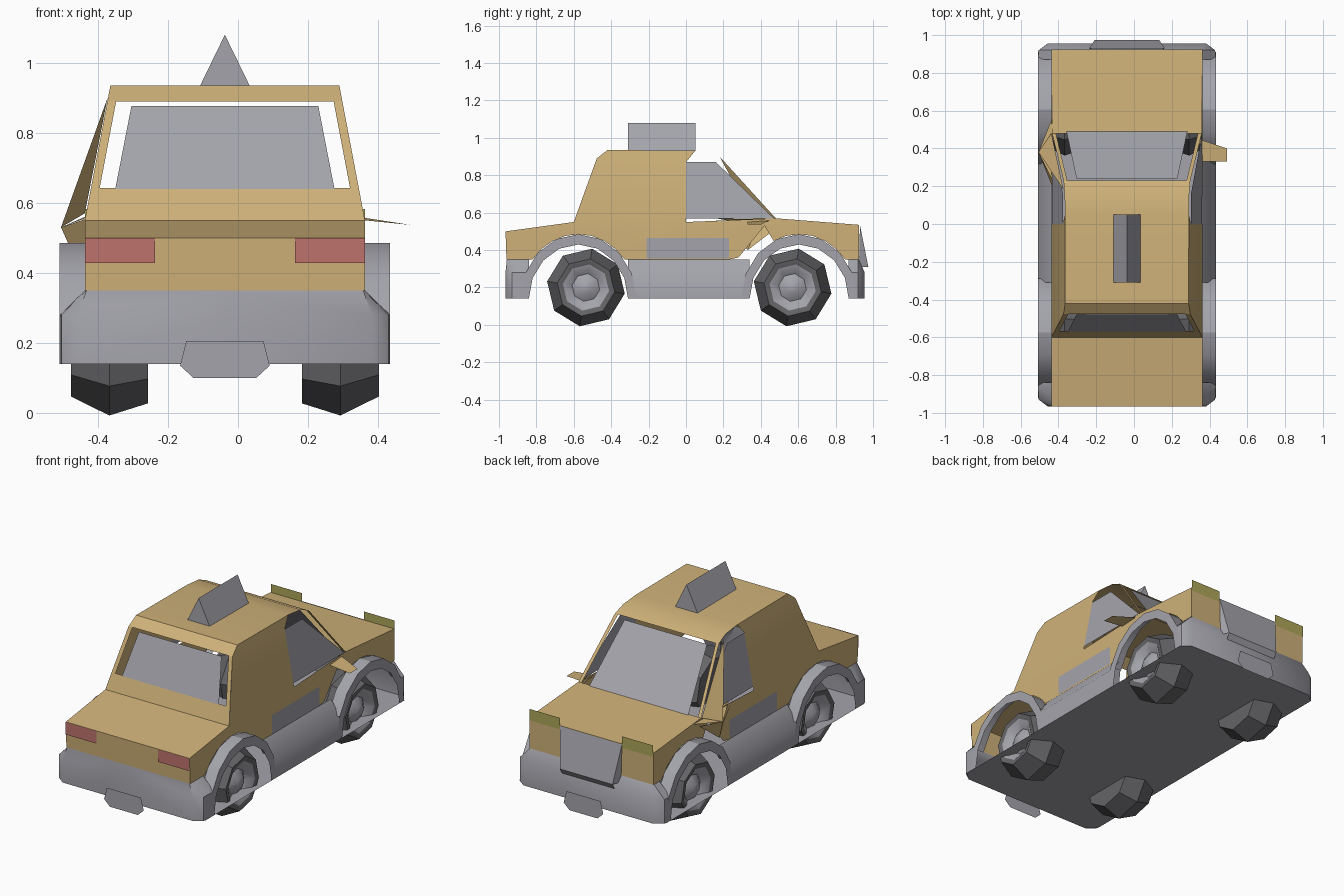
import bpy, bmesh, math
from mathutils import Vector

cube = bpy.data.objects.get("Cube")
if cube:
    bpy.data.objects.remove(cube)

CX = -0.0375                      # centre line of the car
BODY, ROOF, FLARE = 0.4, 0.327, 0.472
FLOOR, WAIST, BELT, TOP = 0.14, 0.35, 0.55, 0.935


def material(name, rgb):
    m = bpy.data.materials.new(name)
    m.use_nodes = True
    m.diffuse_color = (*rgb, 1)
    m.node_tree.nodes["Principled BSDF"].inputs["Base Color"].default_value = (*rgb, 1)
    return m


gold = material("gold paint", (0.62, 0.44, 0.19))
grey = material("grey trim", (0.37, 0.37, 0.41))
dark = material("dark rubber", (0.13, 0.13, 0.14))
red = material("red lens", (0.52, 0.17, 0.15))
yellow = material("olive lens", (0.42, 0.38, 0.1))


def finish(name, bm, mats):
    mesh = bpy.data.meshes.new(name)
    bm.to_mesh(mesh)
    bm.free()
    for m in mats:
        mesh.materials.append(m)
    ob = bpy.data.objects.new(name, mesh)
    bpy.context.collection.objects.link(ob)
    bpy.ops.object.select_all(action="DESELECT")
    ob.select_set(True)
    bpy.context.view_layer.objects.active = ob
    bpy.ops.object.shade_smooth_by_angle(angle=math.radians(38))
    return ob


def sheet(name, mat, polys, sides=(1, -1)):
    """Open panels from polygons of (half width, y, z), facing outward."""
    bm = bmesh.new()
    for s in sides:
        for poly in polys:
            face = bm.faces.new([bm.verts.new((CX + s * w, y, z)) for w, y, z in poly])
            face.normal_update()
            out = face.calc_center_median() - Vector((CX, 0, 0.42))
            if face.normal.dot(out) < 0:
                face.normal_flip()
    bmesh.ops.remove_doubles(bm, verts=bm.verts, dist=0.0005)
    return finish(name, bm, [mat])


def width(z):
    return BODY - (BODY - ROOF) * max(0, z - BELT) / (TOP - BELT)


def side(points):
    return [(width(z), y, z) for y, z in points]


def arc(c, ry, h, start=0, steps=8):
    angles = [math.radians(start + (180 - 2 * start) * i / steps) for i in range(steps + 1)]
    return [(c + ry * math.cos(a), FLOOR + h * math.sin(a)) for a in angles]


def across(profile):
    """Strips from the centre line out to the body side."""
    return [[(0, *a), (width(a[1]), *a), (width(b[1]), *b), (0, *b)]
            for a, b in zip(profile, profile[1:])]


def pillar(a, b, inset):
    wa, wb = width(a[1]), width(b[1])
    return [(wa, *a), (wb, *b), (wb - inset, *b), (wa - inset, *a)]


# Painted shell
REAR_ARCH, FRONT_ARCH = -0.575, 0.605
tail = [(-0.96, WAIST), (-0.965, 0.5), (-0.6, BELT), (-0.567, 0.643)]
roof = [(-0.477, 0.89), (-0.42, TOP), (0.05, 0.932), (0.16, 0.92), (0.23, 0.89)]
nose = [(0.48, 0.57), (0.925, 0.535), (0.925, WAIST)]
shell = across(tail) + across(roof) + across(nose)
shell.append(pillar(tail[-1], roof[0], 0.025))
shell.append(pillar(roof[-1], nose[0], 0.02))
lower = [(-0.96, WAIST), (-0.965, 0.5), (-0.6, BELT), (0, BELT), (0.48, 0.57),
         (0.925, 0.535), (0.925, WAIST)]
lower += arc(FRONT_ARCH, 0.31, 0.345, 37.5)[:-2]
lower += [(0.42, 0.53), (0.28, 0.36), (0.23, WAIST)]
lower += arc(REAR_ARCH, 0.31, 0.345, 37.5)
shell.append(side(lower))
shell.append(side([(-0.6, BELT), (-0.477, 0.89), (-0.42, TOP), (0.05, 0.932),
                   (0, 0.87), (0, BELT)]))
sheet("body_shell", gold, shell)

# Mirrors: a flat blade on one side, a folded flap on the other
sheet("left_mirror", gold, [[(0.38, 0.45, 0.56), (0.53, 0.4, 0.537),
                             (0.53, 0.33, 0.537), (0.4, 0.33, 0.55)]], sides=(1,))
tip = (0.468, 0.38, 0.53)
sheet("right_mirror_flap", gold, [[tip, (0.4, 0.55, 0.56), (0.36, 0.16, 0.57)],
                                  [tip, (0.4, 0.5, 0.53), (0.41, 0.33, 0.4)],
                                  [tip, (0.41, 0.33, 0.4), (0.38, 0.16, 0.56)],
                                  [tip, (0.335, 0.18, 0.9), (0.4, 0.48, 0.57)]], sides=(-1,))

# Glass
sheet("rear_window", grey, [[(0, -0.57, 0.64), (0.313, -0.57, 0.64),
                             (0.267, -0.48, 0.876), (0, -0.48, 0.876)]])
sheet("windscreen", grey, [[(0, 0.49, 0.57), (0.32, 0.49, 0.57),
                            (0.267, 0.24, 0.875), (0, 0.24, 0.875)]])
sheet("side_windows", grey, [side([(0, 0.57), (0, 0.87), (0.16, 0.87), (0.47, 0.57)])])

# Wheel arch flares
flares = []
for c in (REAR_ARCH, FRONT_ARCH):
    outer, inner = arc(c, 0.31, 0.345), arc(c, 0.265, 0.29)
    for i in range(len(outer) - 1):
        a, b, p, q = outer[i], outer[i + 1], inner[i], inner[i + 1]
        flares.append([(FLARE, *a), (FLARE, *b), (FLARE, *q), (FLARE, *p)])
        if 0 < i < len(outer) - 2:
            flares.append([(FLARE, *a), (FLARE, *b), (BODY, *b), (BODY, *a)])
sheet("arch_flares", grey, flares)

# Sills between the arches
sill = []
ya, yb = REAR_ARCH + 0.265, FRONT_ARCH - 0.265
for (wa, za), (wb, zb) in [((FLARE, FLOOR), (FLARE, 0.25)), ((FLARE, 0.25), (BODY, WAIST))]:
    sill.append([(wa, ya, za), (wa, yb, za), (wb, yb, zb), (wb, ya, zb)])
sheet("sills", grey, sill)


# Bumpers wrap round the corners and slope in to the body
def bumper(name, start, corner, end, lip):
    low = [(FLARE, start), (FLARE - 0.005, corner), (0.42, end), (0, end)]
    high = [(BODY, start), (BODY, corner), (BODY - 0.005, lip), (0, lip)]
    polys = []
    for i in range(3):
        (a, ay), (b, by), (c, cy), (d, dy) = low[i], low[i + 1], high[i + 1], high[i]
        polys.append([(a, ay, FLOOR), (b, by, FLOOR), (b, by, 0.28), (a, ay, 0.28)])
        polys.append([(a, ay, 0.28), (b, by, 0.28), (c, cy, WAIST), (d, dy, WAIST)])
    sheet(name, grey, polys)


bumper("rear_bumper", -0.84, -0.93, -0.965, -0.958)
bumper("front_bumper", 0.87, 0.92, 0.955, 0.925)
sheet("underbody", grey, [[(0, -0.965, FLOOR), (0.42, -0.965, FLOOR), (FLARE, -0.92, FLOOR),
                           (FLARE, 0.91, FLOOR), (0.42, 0.955, FLOOR), (0, 0.955, FLOOR)]])

# Grille
sheet("grille", grey, [[(0, 0.93, 0.535), (0.2, 0.93, 0.535), (0.17, 0.975, 0.31), (0, 0.975, 0.31)],
                       [(0, 0.975, 0.31), (0.17, 0.975, 0.31), (0.17, 0.95, 0.27), (0, 0.95, 0.27)],
                       [(0.2, 0.93, 0.535), (0.17, 0.975, 0.31), (0.19, 0.925, 0.31)]])

# Number plates, lamps and door panels
for name, y in (("rear_plate", -1), ("front_plate", 1)):
    sheet(name, grey, [[(0, y, 0.1), (0.09, y, 0.1), (0.128, y, 0.135),
                        (0.11, y, 0.206), (0, y, 0.206)]])


def lamp(name, mat, y, low, high):
    sheet(name, mat, [[(0.2, y, low), (BODY, y, low), (BODY, y, high), (0.2, y, high)]])


lamp("tail_lamps", red, -0.969, 0.428, 0.5)
lamp("headlamps", yellow, 0.929, 0.515, 0.582)
w = BODY + 0.004
sheet("door_panels", grey, [[(w, -0.21, 0.355), (w, 0.23, 0.355), (w, 0.23, 0.465), (w, -0.21, 0.465)]])

# Roof sign
back, front = -0.31, 0.05
sheet("roof_sign", grey, [
    [(0.073, back, 0.93), (0.073, front, 0.93), (0, front, 1.08), (0, back, 1.08)],
    [(0, back, 0.93), (0.073, back, 0.93), (0, back, 1.08)],
    [(0, front, 0.93), (0.073, front, 0.93), (0, front, 1.08)]])


# Wheels: turned profile of (half width, radius); the first bands are the hub
def wheel(name, s, yc):
    profile = [(0.43, 0.03), (0.40, 0.075), (0.435, 0.125), (0.44, 0.155),
               (0.33, 0.21), (0.22, 0.175), (0.22, 0.05)]
    n = 8
    bm = bmesh.new()
    rings = []
    for w, r in profile:
        rings.append([bm.verts.new((CX + s * w, yc + r * math.sin(math.tau * (i + 0.2) / n),
                                    0.2 + r * math.cos(math.tau * (i + 0.2) / n)))
                      for i in range(n)])
    bm.faces.new(rings[0])
    bm.faces.new(rings[-1]).material_index = 1
    for k in range(len(rings) - 1):
        for i in range(n):
            j = (i + 1) % n
            f = bm.faces.new((rings[k][i], rings[k][j], rings[k + 1][j], rings[k + 1][i]))
            f.material_index = int(k > 1)
    bmesh.ops.recalc_face_normals(bm, faces=bm.faces)
    finish(name, bm, [grey, dark])


for end, yc in (("rear", -0.535), ("front", 0.57)):
    for label, s in (("left", 1), ("right", -1)):
        wheel(f"{end}_{label}_wheel", s, yc)
